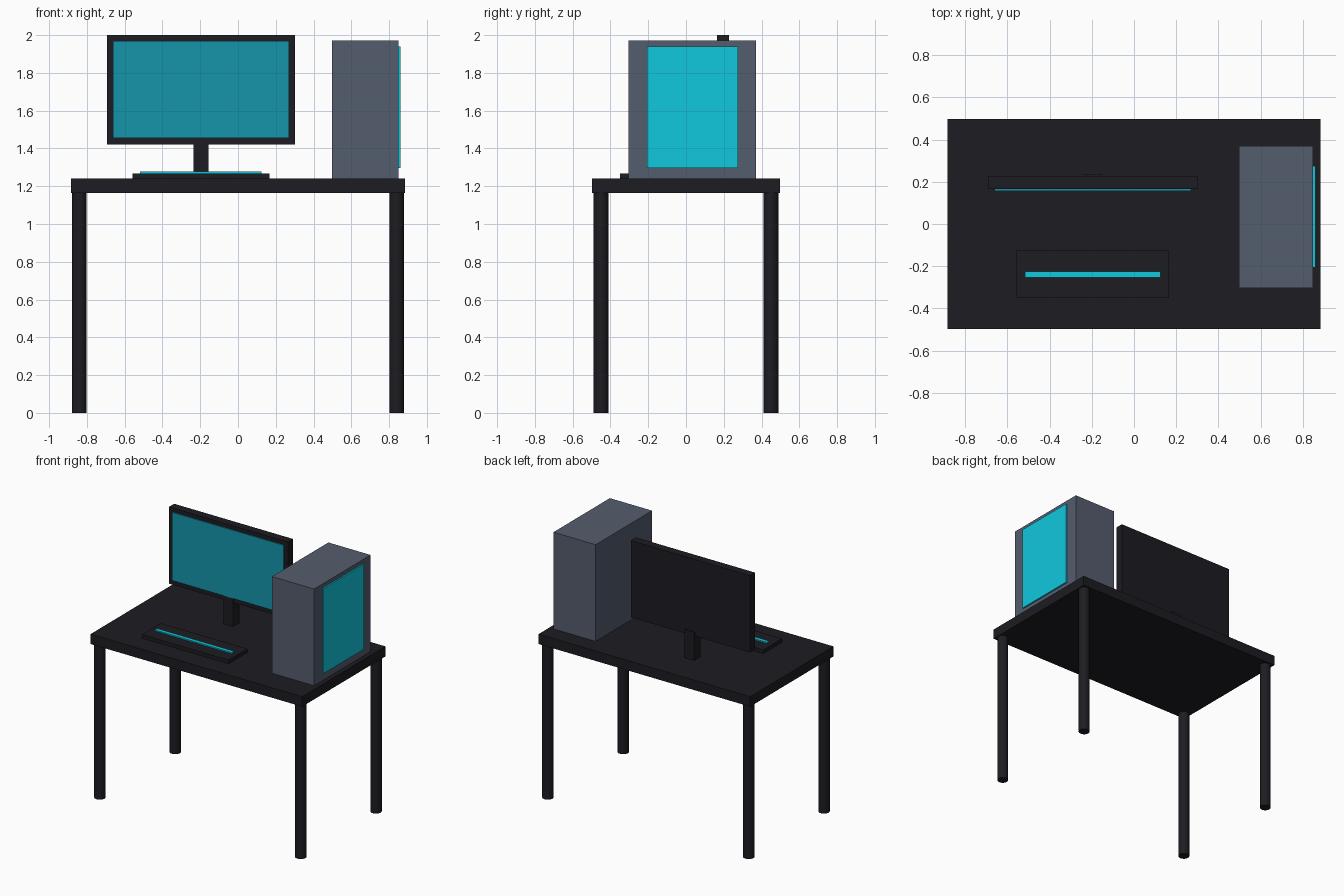
import bpy

if "Cube" in bpy.data.objects:
    bpy.data.objects.remove(bpy.data.objects["Cube"])


def material(name, rgb):
    m = bpy.data.materials.new(name)
    m.diffuse_color = (*rgb, 1.0)
    m.use_nodes = True
    m.node_tree.nodes["Principled BSDF"].inputs["Base Color"].default_value = m.diffuse_color
    return m


BLACK = material("matte_black", (0.012, 0.012, 0.016))
GREY = material("case_grey", (0.09, 0.11, 0.155))
CYAN = material("glow_cyan", (0.005, 0.58, 0.73))
TEAL = material("screen_teal", (0.008, 0.30, 0.41))


def box(name, x, y, z, mat):
    """Box from (min, max) ranges on each axis."""
    bpy.ops.mesh.primitive_cube_add(
        size=1, location=[(a + b) / 2 for a, b in (x, y, z)])
    ob = bpy.context.object
    ob.name = name
    ob.scale = [b - a for a, b in (x, y, z)]
    bpy.ops.object.transform_apply(location=False, rotation=False, scale=True)
    ob.data.materials.append(mat)
    return ob


TOP = 1.24     # desk surface height
UNDER = 1.165  # underside of the desk top

# Desk top and four round legs
box("desk_top", (-0.885, 0.885), (-0.498, 0.498), (UNDER, TOP), BLACK)
for sx, side in ((-1, "left"), (1, "right")):
    for sy, end in ((-1, "front"), (1, "back")):
        bpy.ops.mesh.primitive_cylinder_add(
            vertices=32, radius=0.039, depth=UNDER,
            location=(sx * 0.84, sy * 0.45, UNDER / 2))
        leg = bpy.context.object
        leg.name = f"{end}_{side}_leg"
        leg.data.materials.append(BLACK)
        bpy.ops.object.shade_smooth_by_angle()

# Monitor: housing, raised screen and stand
box("monitor_housing", (-0.693, 0.303), (0.165, 0.227), (1.42, 2.0), BLACK)
box("monitor_screen", (-0.661, 0.271), (0.157, 0.175), (1.455, 1.97), TEAL)
box("monitor_stand", (-0.235, -0.155), (0.16, 0.238), (TOP, 1.453), BLACK)

# Keyboard with a light strip
box("keyboard", (-0.558, 0.166), (-0.35, -0.126), (TOP, 1.268), BLACK)
box("keyboard_light_strip", (-0.518, 0.125), (-0.253, -0.225), (1.26, 1.277), CYAN)

# Computer tower with a glowing side panel
box("tower_case", (0.497, 0.85), (-0.304, 0.37), (TOP, 1.971), GREY)
box("tower_side_panel", (0.84, 0.861), (-0.206, 0.274), (1.297, 1.94), CYAN)
